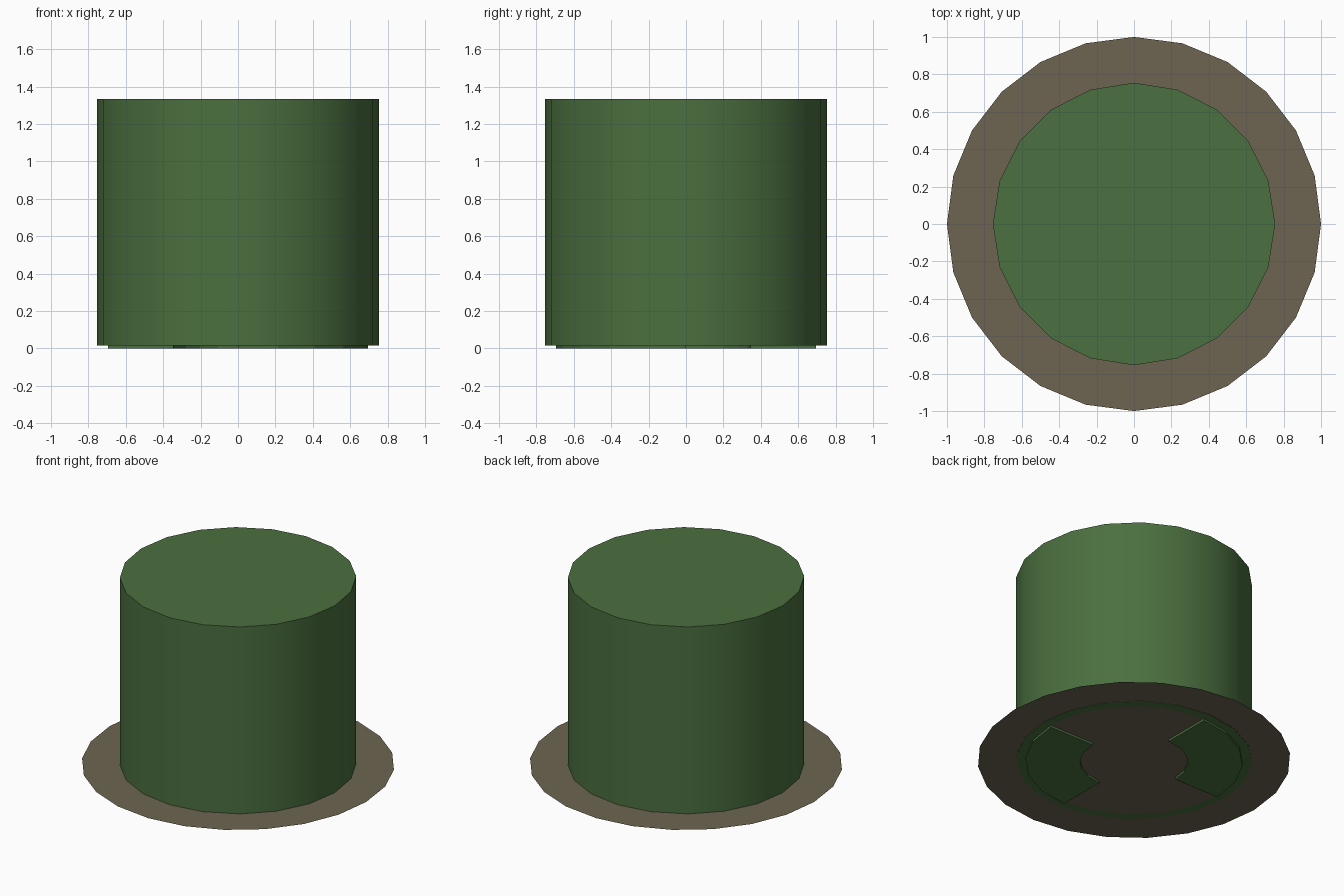
import bpy, bmesh
from math import sin, cos, radians, tau

if "Cube" in bpy.data.objects:
    bpy.data.objects.remove(bpy.data.objects["Cube"])

def material(name, color):
    m = bpy.data.materials.new(name)
    m.diffuse_color = (*color, 1)
    m.use_nodes = True
    m.node_tree.nodes["Principled BSDF"].inputs["Base Color"].default_value = m.diffuse_color
    return m

GREEN = material("green_paint", (0.07, 0.16, 0.05))
BROWN = material("brown_earth", (0.155, 0.13, 0.085))
R, INNER, BASE, TOP = 0.755, 0.695, 0.015, 1.335

def ring(bm, r, z, n, start=0.0, sweep=tau):
    """Points on a circle, or on an arc when the sweep is partial."""
    count = n if sweep == tau else n + 1
    return [bm.verts.new((r * cos(start + sweep * i / n),
                          r * sin(start + sweep * i / n), z)) for i in range(count)]

def bridge(bm, a, b):
    for i in range(len(a)):
        j = (i + 1) % len(a)
        bm.faces.new((a[i], a[j], b[j], b[i]))

def finish(bm, name, mat, smooth=False):
    bmesh.ops.recalc_face_normals(bm, faces=bm.faces)
    me = bpy.data.meshes.new(name)
    bm.to_mesh(me)
    bm.free()
    me.materials.append(mat)
    ob = bpy.data.objects.new(name, me)
    bpy.context.collection.objects.link(ob)
    if smooth:
        bpy.ops.object.select_all(action='DESELECT')
        ob.select_set(True)
        bpy.context.view_layer.objects.active = ob
        bpy.ops.object.shade_smooth_by_angle(angle=radians(35))
    return ob

# Drum: capped top, wall and a narrow rim underneath
bm = bmesh.new()
top = ring(bm, R, TOP, 20)
low = ring(bm, R, BASE, 20)
rim = ring(bm, INNER, BASE, 20)
bm.faces.new(top)
bridge(bm, low, top)
bridge(bm, rim, low)
finish(bm, "drum", GREEN, smooth=True)

# Flat, paper-thin disc around the foot of the drum
bm = bmesh.new()
bm.faces.new(ring(bm, 1.0, BASE + 0.002, 24))
finish(bm, "base_disc", BROWN)

# Two opposite quarter-ring pads under the drum
for name, start in (("pad_left", 90), ("pad_right", 270)):
    bm = bmesh.new()
    loops = []
    for z in (0, BASE):
        outer = ring(bm, INNER, z, 5, radians(start), tau / 4)
        inner = ring(bm, 0.345, z, 5, radians(start), tau / 4)
        loops.append(outer + inner[::-1])
        for i in range(5):
            bm.faces.new((outer[i], outer[i + 1], inner[i + 1], inner[i]))
    bridge(bm, *loops)
    finish(bm, name, GREEN)
